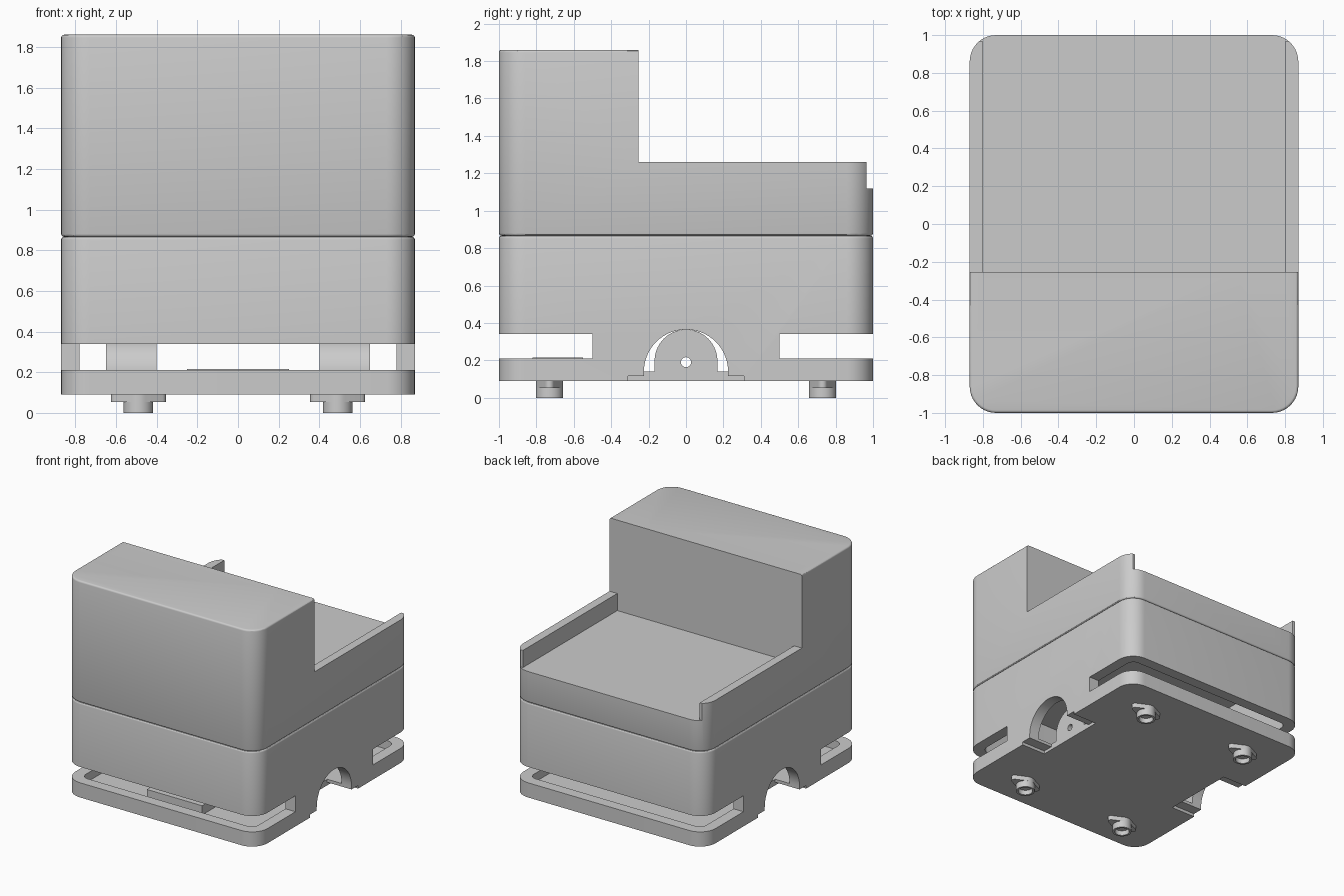
import bpy, bmesh, math
from mathutils import Matrix

cube = bpy.data.objects.get("Cube")
if cube:
    bpy.data.objects.remove(cube, do_unlink=True)

grey = bpy.data.materials.new("light grey")
grey.use_nodes = True
grey.diffuse_color = (0.6, 0.6, 0.6, 1)
grey.node_tree.nodes["Principled BSDF"].inputs["Base Color"].default_value = (0.6, 0.6, 0.6, 1)

HX, HY, R = 0.87, 1.0, 0.14


def finish(name, bm):
    bmesh.ops.recalc_face_normals(bm, faces=bm.faces)
    mesh = bpy.data.meshes.new(name)
    bm.to_mesh(mesh)
    bm.free()
    mesh.materials.append(grey)
    ob = bpy.data.objects.new(name, mesh)
    bpy.context.collection.objects.link(ob)
    return ob


def prism(name, outline, lo, hi, along_x=False):
    """Extrude an outline along z, or a (y, z) outline along x."""
    bm = bmesh.new()
    place = (lambda a, b: (lo, a, b)) if along_x else (lambda a, b: (a, b, lo))
    face = bm.faces.new([bm.verts.new(place(a, b)) for a, b in outline])
    top = bmesh.ops.extrude_face_region(bm, geom=[face])["geom"]
    step = (hi - lo, 0, 0) if along_x else (0, 0, hi - lo)
    bmesh.ops.translate(bm, vec=step, verts=[g for g in top if isinstance(g, bmesh.types.BMVert)])
    return finish(name, bm)


def box(name, x0, x1, y0, y1, z0, z1):
    return prism(name, [(x0, y0), (x1, y0), (x1, y1), (x0, y1)], z0, z1)


def arc(cx, cy, r, start, end, n):
    angles = [math.radians(start + (end - start) * i / n) for i in range(n + 1)]
    return [(cx + r * math.cos(a), cy + r * math.sin(a)) for a in angles]


def rounded(hx, hy, r):
    pts = []
    for k, (sx, sy) in enumerate([(1, 1), (-1, 1), (-1, -1), (1, -1)]):
        pts += arc(sx * (hx - r), sy * (hy - r), r, 90 * k, 90 * k + 90, 10)
    return pts


def arch(r, zc, z0):
    return [(r, z0)] + arc(0, zc, r, 0, 180, 28) + [(-r, z0)]


def select(ob):
    bpy.ops.object.select_all(action="DESELECT")
    ob.select_set(True)
    bpy.context.view_layer.objects.active = ob


def cut(ob, *cutters):
    for c in cutters:
        c.hide_render = True
        mod = ob.modifiers.new("cut", "BOOLEAN")
        mod.operation, mod.solver, mod.object = "DIFFERENCE", "EXACT", c
        select(ob)
        bpy.ops.object.modifier_apply(modifier=mod.name)
        bpy.data.objects.remove(c, do_unlink=True)


def smooth(ob):
    select(ob)
    bpy.ops.object.shade_smooth_by_angle(angle=math.radians(30))


def soften(ob, rule, width=0.014):
    """Round the edges that satisfy the rule."""
    bm = bmesh.new()
    bm.from_mesh(ob.data)
    bmesh.ops.bevel(bm, geom=[e for e in bm.edges if rule(e)], offset=width, segments=3,
                    profile=0.5, affect="EDGES", clamp_overlap=True)
    bm.to_mesh(ob.data)
    bm.free()


def rim(z):
    return lambda e: all(abs(v.co.z - z) < 1e-4 for v in e.verts)


# Hollow lower body with slots at front and back
body = prism("lower_body", rounded(HX, HY, R), 0.09, 0.866)
soften(body, rim(0.866))
cut(body,
    prism("cavity_cutter", rounded(HX - 0.09, HY - 0.09, 0.06), 0.14, 0.8),
    box("front_slot_cutter", -1, 1, -1.1, -0.5, 0.21, 0.34),
    box("back_slot_cutter", -1, 1, 0.5, 1.1, 0.21, 0.34))

# Wheel arches and the shallow notches beside them
for s in (-1, 1):
    x0, x1 = sorted((s * 0.65, s * 1.0))
    cut(body,
        prism("arch_cutter", arch(0.225, 0.14, 0.05), x0, x1, True),
        box("notch_cutter", x0, x1, -0.31, 0.31, 0.05, 0.115))
smooth(body)

# Upper body: tall front block and a deck between two side rails
upper = prism("upper_body", rounded(HX, HY, R), 0.866, 1.86)
soften(upper, lambda e: rim(0.866)(e) or rim(1.86)(e))
cut(upper,
    box("step_cutter", -1, 1, -0.255, 1.1, 1.26, 2),
    box("deck_cutter", -0.8, 0.8, -0.255, 1.1, 1.12, 2),
    box("rail_end_cutter", -1, 1, 0.965, 1.1, 1.12, 2))
smooth(upper)

# Motor mounts behind the wheel arches
for side, s in (("left", 1), ("right", -1)):
    x0, x1 = sorted((s * 0.4, s * 0.65))
    mount = prism(side + "_motor_mount", arch(0.168, 0.197, 0.09), x0, x1, True)
    cut(mount, prism("axle_cutter", arc(0, 0.19, 0.027, 0, 345, 23), x0 - 0.1, x1 + 0.1, True))
    smooth(mount)

# Low pad inside the front of the tray
box("front_pad", -0.25, 0.25, -0.82, -0.55, 0.13, 0.215)

# Caster feet: two-eared flange and an open cup
for fb, y in (("front", -0.73), ("back", 0.73)):
    for side, x in (("left", 0.49), ("right", -0.49)):
        ears = (arc(0.11, 0, 0.025, -70, 70, 6) + arc(0, 0, 0.073, 60, 120, 8)
                + arc(-0.11, 0, 0.025, 110, 250, 6) + arc(0, 0, 0.073, 240, 300, 8))
        flange = prism(f"{fb}_{side}_caster_flange", [(x + a, y + b) for a, b in ears], 0.053, 0.091)
        cup = prism(f"{fb}_{side}_caster_cup", arc(x, y, 0.073, 0, 350, 35), 0, 0.06)
        cut(cup, prism("cup_cutter", arc(x, y, 0.056, 0, 350, 35), -0.05, 0.04))
        smooth(flange)
        smooth(cup)
